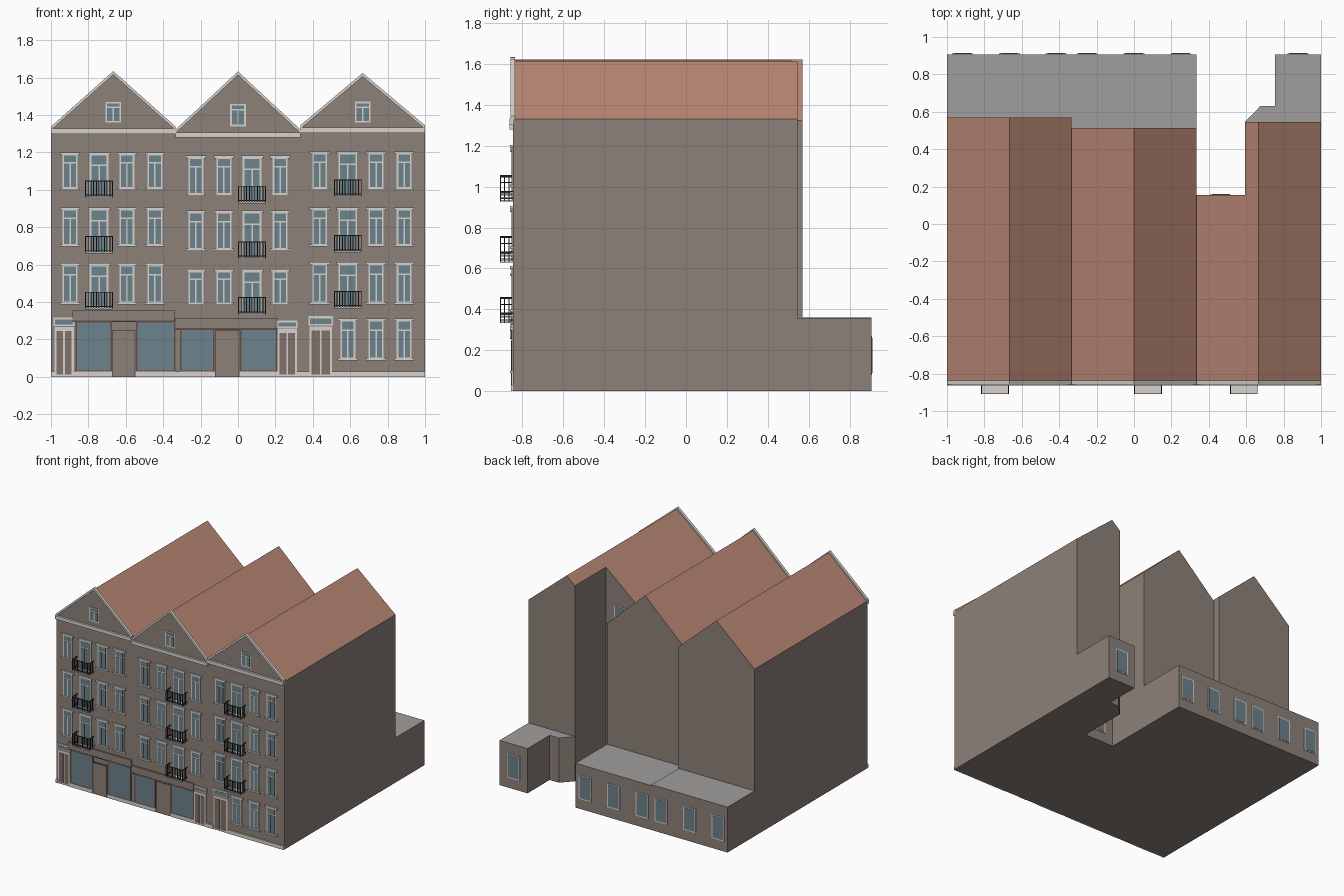
import bpy, bmesh
from mathutils import Vector

if "Cube" in bpy.data.objects:
    bpy.data.objects.remove(bpy.data.objects["Cube"])

def mat(name, r, g, b):
    m = bpy.data.materials.new(name)
    m.diffuse_color = (r, g, b, 1)
    m.use_nodes = True
    m.node_tree.nodes["Principled BSDF"].inputs["Base Color"].default_value = m.diffuse_color
    return m

WALL = mat("brown grey wall", .262, .220, .194)
TILE = mat("terracotta tile", .480, .240, .178)
FLAT = mat("flat roof grey", .350, .345, .340)
TRIM = mat("white trim", .680, .650, .605)
GLASS = mat("blue grey glass", .150, .225, .262)
IRON = mat("dark iron", .035, .033, .032)
SHOP = mat("shopfront brown", .130, .075, .058)
DOOR = mat("door brown", .215, .165, .142)

F = -0.847          # plane of the street facade
parts = {}          # part name -> (bmesh, materials)

def part(name, *mats):
    if name not in parts:
        parts[name] = (bmesh.new(), mats)
    return parts[name][0]

def prism(bm, pts, vec):
    """Extrude a closed polygon of 3D points along vec; returns new faces."""
    old = set(bm.faces)
    f = bm.faces.new([bm.verts.new(p) for p in pts])
    r = bmesh.ops.extrude_face_region(bm, geom=[f], use_keep_orig=True)
    vs = [e for e in r["geom"] if isinstance(e, bmesh.types.BMVert)]
    bmesh.ops.translate(bm, verts=vs, vec=vec)
    new = [g for g in bm.faces if g not in old]
    bmesh.ops.recalc_face_normals(bm, faces=new)
    return new

def box(bm, x0, x1, y0, y1, z0, z1):
    prism(bm, [(x0, y0, z0), (x1, y0, z0), (x1, y1, z0), (x0, y1, z0)], (0, 0, z1 - z0))

def plate(name, m, x0, x1, z0, z1, d, y=F, s=-1):
    """Thin plate standing d proud of a wall at y, facing s."""
    box(part(name, m), x0, x1, min(y, y + s * d), max(y, y + s * d), z0, z1)

def house(name, profile, y0, y1):
    """Profile in x,z pulled back along y; sloping faces become tiles."""
    faces = prism(part(name, WALL, TILE), [(x, y0, z) for x, z in profile], (0, y1 - y0, 0))
    for f in faces:
        f.material_index = 1 if .1 < f.normal.z < .99 else 0

def annex(name, plan, h):
    for f in prism(part(name, WALL, FLAT), [(x, y, 0) for x, y in plan], (0, 0, h)):
        f.material_index = 1 if f.normal.z > .9 else 0

def window(pre, x, z0, z1, hw, lintel=0, sill=True):
    """Framed window: transom light above a pair of casements."""
    plate(pre + "_window_frames", TRIM, x - hw, x + hw, z0, z1, .005)
    b, m = .009, .004
    zt = z0 + (z1 - z0) * .74
    g = pre + "_window_glass"
    plate(g, GLASS, x - hw + b, x + hw - b, zt + m, z1 - b, .007)
    plate(g, GLASS, x - hw + b, x - m, z0 + b, zt - m, .007)
    plate(g, GLASS, x + m, x + hw - b, z0 + b, zt - m, .007)
    if lintel:
        plate(pre + "_lintels", TRIM, x - lintel, x + lintel, z1 - .006, z1 + .008, .013)
        if sill:
            plate(pre + "_sills", TRIM, x - lintel, x + lintel, z0 - .006, z0 + .006, .013)

def balcony(pre, x, z0, z1):
    w, yf = .072, -.91
    box(part(pre + "_balcony_floors", TRIM), x - w, x + w, yf, F, z0, z0 + .008)
    bm, t = part(pre + "_balcony_rails", IRON), .0025
    for z in (z1, (z0 + z1) / 2 + .012, z0 + .018):      # rails on three sides
        if z != z1 and z > z0 + .03:
            continue
        box(bm, x - w, x + w, yf, yf + 2 * t, z - 2 * t, z)
        for s in (-1, 1):
            box(bm, x + s * w - t, x + s * w + t, yf, F, z - 2 * t, z)
    for i in range(11):                                  # front bars
        bx = x - w + i * 2 * w / 10
        box(bm, bx - t, bx + t, yf, yf + 2 * t, z0, z1)
    for s in (-1, 1):                                    # side bars
        for y in (-.888, -.866):
            box(bm, x + s * w - t, x + s * w + t, y - t, y + t, z0, z1)

def back_window(x, z0, y):
    plate("back_window_frames", TRIM, x - .056, x + .056, z0, z0 + .19, .004, y, 1)
    plate("back_window_glass", GLASS, x - .047, x + .047, z0 + .009, z0 + .181, .006, y, 1)

def front_door(pre, x0, x1, z1, zt):
    """White framed double door with a glazed light above."""
    plate(pre + "_door_frame", TRIM, x0, x1, 0, z1, .006)
    xm = (x0 + x1) / 2
    for a, b in ((x0 + .011, xm - .005), (xm + .005, x1 - .011)):
        plate(pre + "_door_leaves", DOOR, a, b, .012, z1 - .022, .008)
    plate(pre + "_door_light_frame", TRIM, x0 - .004, x1 + .004, z1 + .004, zt, .008)
    plate(pre + "_door_light", GLASS, x0 + .004, x1 - .004, z1 + .012, zt - .012, .0095)

def shopfront(pre, panes, door, z1, sign):
    for a, b in panes:
        plate(pre + "_shop_frames", SHOP, a - .008, b + .008, .03, z1 + .008, .005)
        plate(pre + "_shop_glass", GLASS, a, b, .034, z1, .007)
    plate(pre + "_shop_door_frame", SHOP, door[0], door[1], 0, .252, .005)
    plate(pre + "_shop_door", WALL, door[0] + .006, door[1] - .006, 0, .245, .007)
    plate(pre + "_fascia", WALL, sign[0], sign[1], z1 + .012, z1 + .065, .012)
    plate(pre + "_fascia_edge", SHOP, sign[0], sign[1], z1 + .004, z1 + .012, .013)

# House bodies
T = 1 / 3
def gable(x0, x1, eave, peak):
    return [(x0, 0), (x1, 0), (x1, eave), ((x0 + x1) / 2, peak), (x0, eave)]
house("left_house", gable(-1, -T, 1.325, 1.622), F, .57)
house("middle_house", gable(-T, T, 1.31, 1.62), F, .513)
house("right_house_front", gable(T, 1, 1.332, 1.612), F, .155)
zc = 1.332 + (.593 - T) / T * .28
house("right_house_rear", [(.593, 0), (1, 0), (1, 1.332), (2 * T, 1.612), (.593, zc)], .155, .545)

# Low flat-roofed rear annexes
annex("left_annex", [(-1, .57), (-T, .57), (-T, .907), (-1, .907)], .36)
annex("middle_annex", [(-T, .513), (T, .513), (T, .907), (-T, .907)], .352)
annex("right_annex", [(.593, .545), (1, .545), (1, .907), (.755, .907), (.755, .63), (.675, .63)], .355)

# Rear windows
for cx in (-2 * T, 0):
    for dx in (-.25, 0, .25):
        back_window(cx + dx, .08, .907)
back_window(.878, .08, .907)
for i in range(4):
    back_window(.463, .08 + i * .333, .155)

# Per house: name, centre, column xs, balcony column, rows, balcony heights, cornice, eave, peak, gable window
HOUSES = (
    ("left", -2 * T, (-.898, -.743, -.594, -.444), 1,
     ((1.005, 1.193), (.702, .898), (.394, .600)), .957, (1.30, 1.327), 1.325, 1.622, (1.36, 1.47)),
    ("middle", 0, (-.225, -.075, .075, .225), 2,
     ((.973, 1.175), (.680, .883), (.390, .568)), .928, (1.28, 1.307), 1.31, 1.62, (1.34, 1.46)),
    ("right", 2 * T, (.437, .587, .738, .888), 1,
     ((1.005, 1.197), (.702, .898), (.394, .605)), .962, (1.305, 1.333), 1.332, 1.612, (1.36, 1.472)),
)
for pre, cx, cols, bal, rows, bz, cor, eave, peak, gw in HOUSES:
    for r, (z0, z1) in enumerate(rows):
        for c, x in enumerate(cols):
            if c == bal:
                zb = bz - r * .298
                window(pre, x, zb, z1, .05, .06, False)
                balcony(pre, x, zb, zb + .094)
            else:
                window(pre, x, z0, z1, .04, .054)
    window(pre, cx, gw[0], gw[1], .042)
    # Cornice and raised gable verge
    plate(pre + "_cornice", TRIM, cx - T, cx + T, cor[0], cor[1], .016)
    bm, h = part(pre + "_gable_verge", TRIM), .013
    for s in (-1, 1):
        prism(bm, [(cx, -.858, peak - .006), (cx + s * T, -.858, eave - .006),
                   (cx + s * T, -.858, eave + h), (cx, -.858, peak + h)], (0, .022, 0))

# Ground floor: house doors, shops, extra windows, plinth
front_door("left", -.982, -.878, .268, .318)
front_door("middle", .212, .315, .258, .302)
front_door("right", .382, .503, .270, .325)
shopfront("left", ((-.862, -.682), (-.538, -.343)), (-.675, -.548), .290, (-.885, -.337))
shopfront("middle", ((-.303, -.134), (.018, .203)), (-.123, .008), .250, (-.333, .212))
for x in (.587, .738, .888):
    window("right", x, .095, .305, .04, .054)
for a, b in ((-1, -.982), (-.878, -.675), (-.548, -.123), (.008, .212), (.315, .382), (.503, 1)):
    plate("plinth", TRIM, a, b, 0, .03, .009)

# Turn the collected parts into objects
for name, (bm, mats) in parts.items():
    me = bpy.data.meshes.new(name)
    bm.to_mesh(me)
    bm.free()
    for m in mats:
        me.materials.append(m)
    bpy.context.collection.objects.link(bpy.data.objects.new(name, me))
